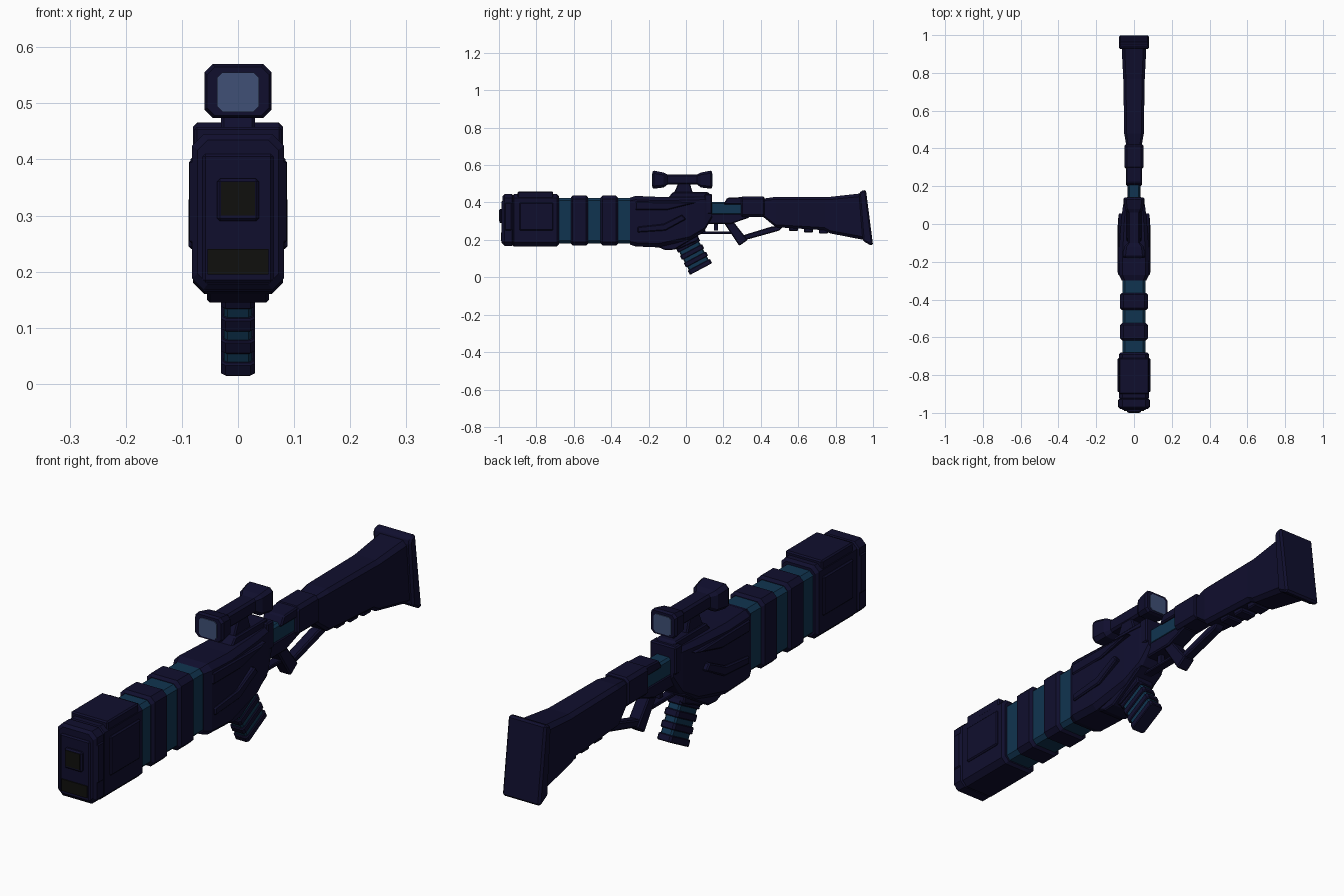
import bpy, bmesh, math
from mathutils import Matrix

cube = bpy.data.objects.get("Cube")
if cube:
    bpy.data.objects.remove(cube, do_unlink=True)


def material(name, *colour):
    mat = bpy.data.materials.new(name)
    mat.use_nodes = True
    mat.diffuse_color = (*colour, 1)
    mat.node_tree.nodes["Principled BSDF"].inputs["Base Color"].default_value = (*colour, 1)
    return mat


NAVY = material("navy", .005, .0045, .027)
TEAL = material("teal", .005, .034, .08)
GLASS = material("lens_blue", .05, .08, .18)
BLACK = material("vent_black", .005, .005, .004)


def skin(name, rings, mat, bevel=0, matrix=Matrix()):
    """Join matching rings of points with quads and cap both ends."""
    bm = bmesh.new()
    rings = [[bm.verts.new(point) for point in ring] for ring in rings]
    for near, far in zip(rings, rings[1:]):
        for i in range(len(near)):
            bm.faces.new((near[i - 1], near[i], far[i], far[i - 1]))
    bm.faces.new(rings[0])
    bm.faces.new(rings[-1])
    bmesh.ops.recalc_face_normals(bm, faces=bm.faces)
    bm.transform(matrix)
    mesh = bpy.data.meshes.new(name)
    bm.to_mesh(mesh)
    bm.free()
    mesh.materials.append(mat)
    ob = bpy.data.objects.new(name, mesh)
    bpy.context.collection.objects.link(ob)
    if bevel:
        chamfer = ob.modifiers.new("chamfer", "BEVEL")
        chamfer.width = bevel
        chamfer.segments = 1


def section(y, half, bottom, top):
    """Rectangle across y with its four corners cut in proportion to its size."""
    cut = min(half, top - bottom) / 4
    right = [(half - cut, bottom), (half, bottom + cut), (half, top - cut), (half - cut, top)]
    left = [(-x, z) for x, z in reversed(right)]
    return [(x, y, z) for x, z in right + left]


def loft(name, *sections, mat=NAVY):
    skin(name, [section(*values) for values in sections], mat)


def block(name, start, end, half, bottom, top, mat=NAVY, soft=.01, matrix=Matrix()):
    """Box with cut corners whose two ends narrow by the soft amount."""
    small = (half - soft, bottom + soft, top - soft)
    full = (half, bottom, top)
    skin(name, [section(start, *small), section(start + soft, *full),
                section(end - soft, *full), section(end, *small)], mat, matrix=matrix)


def plate(name, half, *outline, mat=NAVY, bevel=.005):
    """Side outline of (y, z) points carried across the full width."""
    skin(name, [[(x, y, z) for y, z in outline] for x in (-half, half)], mat, bevel)


def slab(name, half, start, end, bottom, top, mat=NAVY, bevel=.005):
    plate(name, half, (start, bottom), (end, bottom), (end, top), (start, top),
          mat=mat, bevel=bevel)


# Muzzle housing
block("muzzle_cap", -.98, -.92, .082, .168, .445)
block("muzzle_body", -.93, -.68, .08, .165, .445)
slab("muzzle_top_rib", .078, -.9, -.71, .4, .458)
slab("muzzle_side_panels", .087, -.89, -.71, .25, .4)
slab("muzzle_cheeks", .086, -.97, -.93, .25, .4)
slab("muzzle_face", .063, -.986, -.95, .18, .41)
slab("nozzle", .037, -.998, -.95, .29, .366)
slab("nozzle_opening", .03, -1, -.995, .3, .36, mat=BLACK, bevel=0)
slab("lower_vent", .054, -.99, -.984, .195, .24, mat=BLACK, bevel=0)

# Barrel core with wrapped bands
block("barrel_core", -.7, -.27, .062, .18, .425, mat=TEAL)
for name, middle in (("front", -.57), ("rear", -.41)):
    block(name + "_barrel_band", middle - .046, middle + .046, .073, .17, .437)

# Receiver, narrowing towards the rear
loft("receiver", (-.3, .065, .175, .425), (-.27, .08, .165, .435), (-.15, .08, .16, .43),
     (.02, .068, .2, .43), (.1, .058, .25, .43), (.14, .045, .32, .42))
plate("receiver_belly", .055, (-.17, .17), (-.11, .145), (-.06, .148), (.11, .25), (-.16, .23))
plate("upper_side_panels", .085, (-.27, .36), (-.1, .36), (.06, .4), (-.27, .405))
plate("lower_side_panels", .088, (-.26, .24), (-.11, .25), (0, .31), (-.02, .335),
      (-.12, .285), (-.26, .27))
plate("top_rail", .04, (-.1, .42), (-.07, .455), (.12, .455), (.14, .42))
slab("rear_sight_base", .055, .1, .14, .34, .445)

# Scope on its mount, with a flared bell and a lens at each end
block("scope_tube", -.14, .11, .033, .495, .55)
plate("scope_mount", .03, (-.07, .44), (-.04, .505), (.02, .505), (.04, .44))
for name, tip, inward, half in (("front", -.18, 1, .06), ("rear", .14, -1, .055)):
    rim = tip + inward * .06
    loft(name + "_bell", (tip, half - .005, .478, .565), (tip + inward * .01, half, .474, .57),
         (rim, half - .008, .48, .56), (rim + inward * .02, .033, .495, .55))
    loft(name + "_lens", (tip - inward * .003, .037, .485, .555),
         (tip + inward * .005, .037, .485, .555), mat=GLASS)

# Magazine, built along y and then swung down
swing = Matrix.Translation((0, 0, .195)) @ Matrix.Rotation(math.radians(-62), 4, "X")
block("magazine_core", -.06, .168, .025, -.06, .06, mat=TEAL, soft=.003, matrix=swing)
for i in range(4):
    start = .01 + i * .045
    block(f"magazine_rib_{i + 1}", start, start + .026, .03, -.067, .067,
          soft=.003, matrix=swing)
plate("magazine_well", .04, (-.07, .155), (-.04, .15), (.07, .2), (.06, .24), (-.06, .24))

# Wrist, lower frame, trigger guard and rear grip
block("wrist_core", .12, .32, .033, .332, .402, mat=TEAL, soft=.003)
plate("wrist_cover", .042, (.2, .39), (.22, .425), (.32, .43), (.32, .39))
plate("lower_frame", .035, (.09, .285), (.24, .285), (.34, .32), (.34, .34), (.09, .34))
slab("trigger_guard", .018, .06, .25, .232, .246, bevel=.003)
slab("trigger", .008, .15, .17, .25, .3, bevel=0)
plate("rear_grip", .025, (.2, .295), (.285, .168), (.33, .2), (.255, .295))
plate("grip_strut", .02, (.29, .22), (.32, .2), (.5, .25), (.52, .275), (.46, .272))

# Stock with notched underside and flared butt
block("stock_collar", .295, .42, .05, .322, .432, soft=.006)
loft("stock", (.41, .04, .325, .42), (.48, .052, .268, .43), (.74, .056, .252, .43),
     (.77, .057, .235, .43), (.95, .066, .2, .45))
for i in range(3):
    start, bottom = .55 + i * .08, .247 - i * .007
    slab(f"stock_tab_{i + 1}", .035, start, start + .05, bottom, .29)
plate("butt_plate", .08, (.925, .445), (.935, .462), (.962, .468), (1, .172),
      (.985, .172), (.945, .195), bevel=.008)
